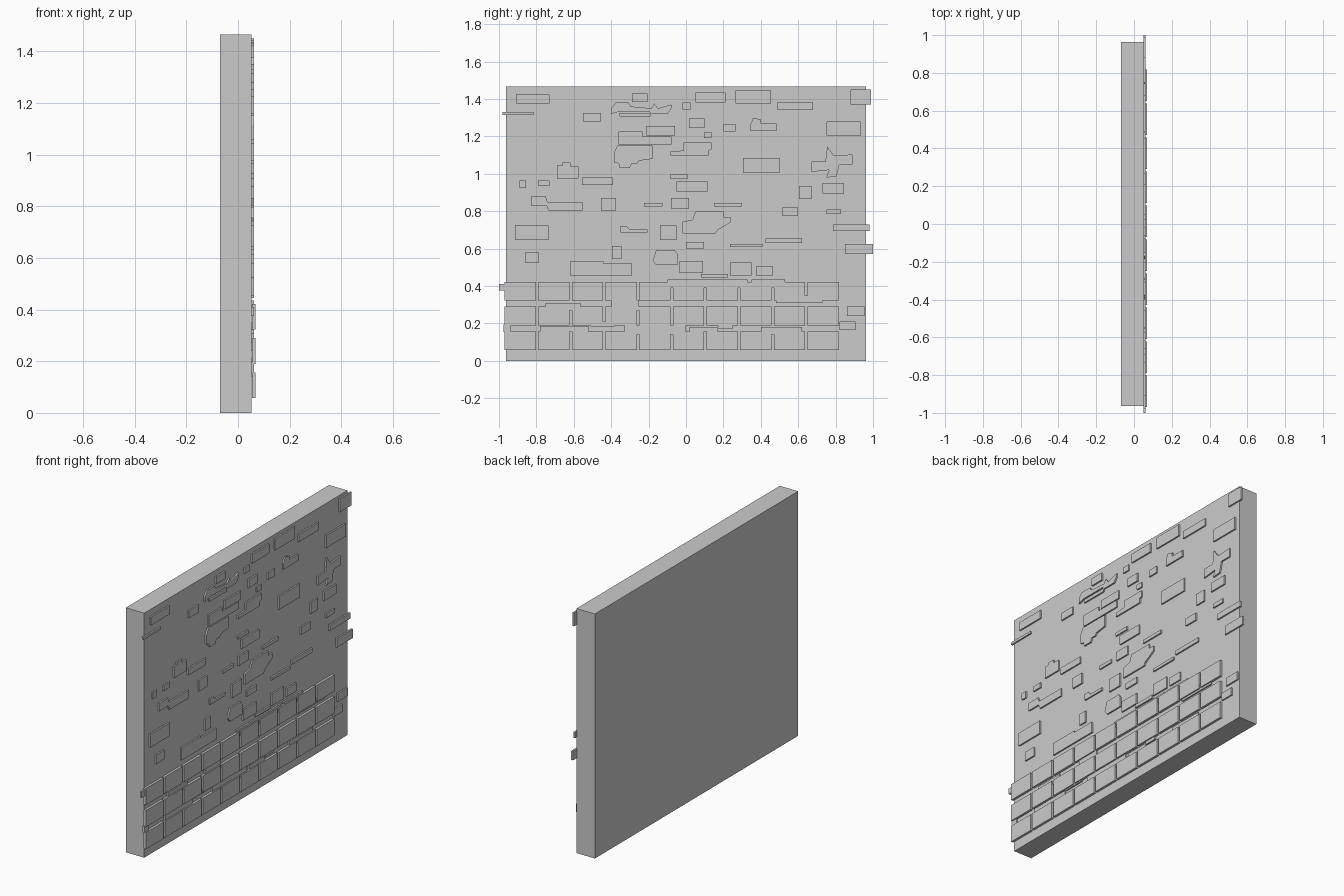
import bpy, bmesh

WALL_FACE = 0.052

def prism(bm, outline, x0, x1):
    """Extrude a (y, z) outline along x."""
    back = [bm.verts.new((x0, y, z)) for y, z in outline]
    face = bm.faces.new(back)
    new = bmesh.ops.extrude_face_region(bm, geom=[face])["geom"]
    for v in new:
        if isinstance(v, bmesh.types.BMVert):
            v.co.x = x1

def rect(y0, y1, z0, z1):
    return [(y0, z0), (y1, z0), (y1, z1), (y0, z1)]

def make(name, outlines, x0, x1):
    bm = bmesh.new()
    for o in outlines:
        prism(bm, o, x0, x1)
    bmesh.ops.recalc_face_normals(bm, faces=bm.faces)
    me = bpy.data.meshes.new(name)
    bm.to_mesh(me)
    bm.free()
    ob = bpy.data.objects.new(name, me)
    bpy.context.collection.objects.link(ob)

def patches(name, rects):
    make(name, [rect(*r) for r in rects], WALL_FACE - 0.002, 0.061)

def shaped(name, pts):
    make(name, [pts], WALL_FACE - 0.002, 0.061)

# Wall slab
make("wall", [rect(-0.963, 0.963, 0, 1.466)], -0.07, WALL_FACE)

# Three courses of large blocks along the foot
make("block_courses",
     [rect(-0.97 + 0.18 * i, -0.803 + 0.18 * i, z, z + 0.1)
      for z in (0.057, 0.19, 0.322) for i in range(10)],
     0.054, 0.068)

# Rectangular raised stones, in bands from top to bottom
patches("stones_top", [
    (-.91, -.73, 1.375, 1.425), (-.98, -.815, 1.315, 1.33),
    (-.55, -.455, 1.28, 1.325), (-.29, -.205, 1.385, 1.43),
    (-.355, -.19, 1.305, 1.325), (-.02, .025, 1.345, 1.38),
    (.05, .21, 1.38, 1.435), (.265, .455, 1.375, 1.445),
    (.49, .68, 1.34, 1.385), (.88, .99, 1.37, 1.45),
    (.75, .935, 1.205, 1.28), (.015, .10, 1.245, 1.295),
    (.095, .135, 1.19, 1.22), (.20, .265, 1.225, 1.265),
    (-.21, -.06, 1.205, 1.255)])
patches("stones_middle", [
    (.305, .50, 1.005, 1.085), (.73, .845, .895, .95),
    (.605, .67, .865, .935), (.515, .60, .775, .82),
    (.75, .83, .785, .81), (.785, .98, .695, .73),
    (-.555, -.39, .94, .98), (-.89, -.855, .925, .965),
    (-.79, -.73, .935, .965), (-.455, -.375, .805, .87),
    (-.085, .01, .975, .995), (-.05, .115, .905, .96),
    (-.08, .015, .815, .87), (-.225, -.125, .825, .845),
    (.15, .30, .825, .845), (-.915, -.735, .645, .725),
    (-.14, -.05, .645, .725)])
patches("stones_low", [
    (.85, 1.0, .57, .625), (0, .095, .60, .635),
    (.235, .41, .608, .625), (.425, .62, .63, .655),
    (-.86, -.785, .525, .58), (-.395, -.345, .545, .615),
    (-.035, .09, .47, .535), (.235, .35, .455, .525),
    (.375, .465, .455, .505), (.08, .225, .445, .465),
    (-1.0, -.95, .375, .41), (.86, .955, .24, .29),
    (.82, .905, .165, .21)])

# Stones showing in the joints between the courses
patches("joint_stones", [
    (-.10, .33, .39, .435), (.35, .53, .39, .435),
    (-.75, -.565, .27, .31), (-.40, -.25, .27, .325),
    (.48, .73, .31, .35), (-.975, -.935, .155, .195),
    (-.78, -.52, .157, .185), (-.51, -.38, .183, .21),
    (-.33, 0, .14, .188), (.02, .17, .157, .18),
    (.172, .25, .172, .2), (.40, .62, .14, .18)])

# Irregular stones
shaped("stepped_stone_top", [
    (-.40, 1.32), (-.40, 1.35), (-.377, 1.38), (-.307, 1.38), (-.295, 1.36),
    (-.185, 1.35), (-.17, 1.375), (-.15, 1.35), (-.078, 1.37), (-.078, 1.35),
    (-.10, 1.32), (-.19, 1.32), (-.195, 1.333), (-.355, 1.333)])
shaped("stepped_stone_right", [
    (.345, 1.23), (.345, 1.265), (.36, 1.3), (.4, 1.29), (.4, 1.268),
    (.485, 1.268), (.485, 1.23)])
shaped("stepped_strip", [
    (-.36, 1.157), (-.36, 1.226), (-.233, 1.226), (-.233, 1.2),
    (-.078, 1.2), (-.078, 1.157)])
shaped("large_rough_stone", [
    (-.385, 1.06), (-.385, 1.115), (-.366, 1.151), (-.178, 1.151),
    (-.178, 1.08), (-.25, 1.07), (-.26, 1.055), (-.29, 1.055),
    (-.3, 1.032), (-.355, 1.032), (-.36, 1.055)])
shaped("stepped_stone_centre", [
    (-.013, 1.167), (.136, 1.167), (.136, 1.13), (.12, 1.124),
    (.12, 1.097), (-.083, 1.097), (-.083, 1.12), (-.013, 1.124)])
shaped("cross_stone", [
    (.755, 1.145), (.79, 1.098), (.89, 1.103), (.89, 1.05), (.82, 1.05),
    (.805, .985), (.75, .98), (.765, 1.02), (.67, 1.01), (.67, 1.065),
    (.745, 1.065)])
shaped("notched_stone_left", [
    (-.69, .975), (-.69, 1.045), (-.66, 1.045), (-.66, 1.06), (-.617, 1.06),
    (-.617, 1.04), (-.575, 1.04), (-.575, .975)])
shaped("stepped_stone_left", [
    (-.83, .83), (-.83, .878), (-.75, .878), (-.74, .85), (-.553, .85),
    (-.553, .803), (-.735, .803), (-.745, .83)])
shaped("stepped_stone_middle", [
    (-.02, .68), (-.02, .743), (.035, .755), (.05, .798), (.2, .798),
    (.2, .77), (.238, .77), (.238, .74), (.165, .696), (.158, .68)])
shaped("stepped_stone_small", [
    (-.35, .685), (-.35, .722), (-.318, .722), (-.302, .702),
    (-.205, .702), (-.205, .685)])
shaped("rounded_stone", [
    (-.16, .512), (-.178, .535), (-.16, .592), (-.06, .592),
    (-.045, .57), (-.045, .512)])
shaped("long_stone_low", [
    (-.62, .455), (-.62, .53), (-.44, .53), (-.44, .52), (-.29, .52), (-.29, .455)])
